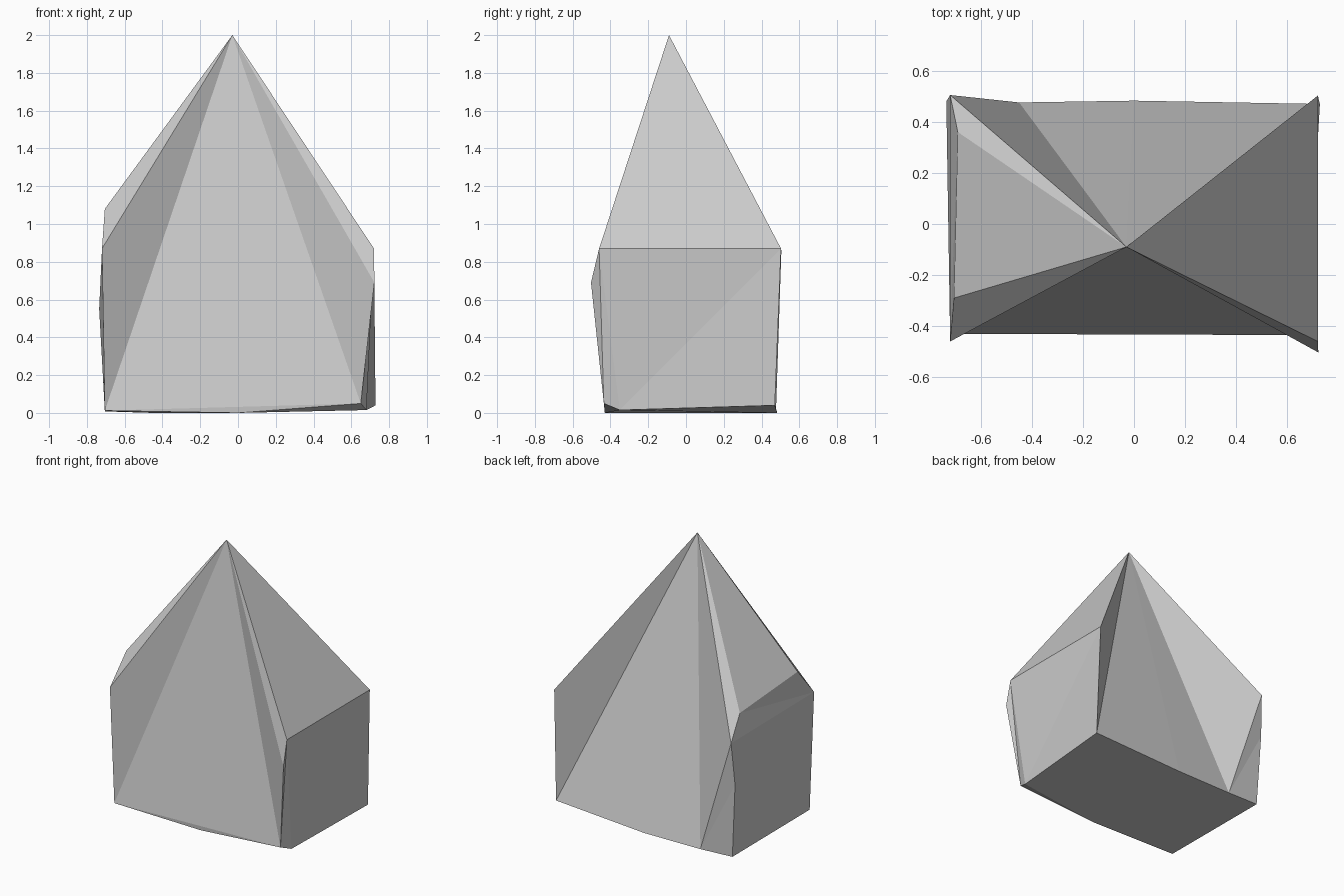
import bpy, bmesh

if "Cube" in bpy.data.objects:
    bpy.data.objects.remove(bpy.data.objects["Cube"])

# Named corners of the faceted pointed block
P = {
    "apex": (-.03, -.09, 2),
    # front lower edge
    "fl_bot": (-.705, -.43, .012), "f_mid": (0, -.43, 0), "fr_bot": (.65, -.435, .05),
    # right wall
    "fr_mid": (.722, -.503, .69), "fr_top": (.72, -.46, .87), "br_top": (.72, .503, .87),
    "br_bot": (.728, .47, .04), "r_low": (.68, -.35, .015),
    # back lower edge
    "b_mid": (0, .483, 0), "bl_in": (-.45, .476, 0), "bl_bot": (-.705, .468, .008),
    # left wall
    "bl_mid": (-.735, .48, .55), "bl_top": (-.72, .505, .86),
    "l_back": (-.69, .36, 1.02), "l_front": (-.705, -.29, 1.08), "fl_top": (-.72, -.46, .87),
}

bm = bmesh.new()
V = {k: bm.verts.new(p) for k, p in P.items()}


def face(names):
    bm.faces.new([V[n] for n in names.split()])


# Facets running from the apex around the rim
rim = ("fl_bot fr_bot fr_mid fr_top br_top br_bot b_mid bl_in "
       "bl_top l_back l_front fl_top").split()
for a, b in zip(rim, rim[1:] + rim[:1]):
    face(f"apex {a} {b}")

# Side walls
face("fr_mid fr_bot r_low br_bot br_top fr_top")
face("l_back bl_top fl_top l_front")
face("bl_top bl_mid fl_top")
face("bl_mid bl_bot fl_bot fl_top")
face("bl_top bl_in bl_bot bl_mid")

# Front lip and underside
face("fl_bot f_mid fr_bot")
face("f_mid r_low fr_bot")
face("f_mid b_mid br_bot r_low")
face("fl_bot bl_bot bl_in b_mid f_mid")

bmesh.ops.triangulate(bm, faces=bm.faces[:])
bmesh.ops.recalc_face_normals(bm, faces=bm.faces[:])
mesh = bpy.data.meshes.new("pointed_block")
bm.to_mesh(mesh)
bm.free()
bpy.context.collection.objects.link(bpy.data.objects.new("pointed_block", mesh))
